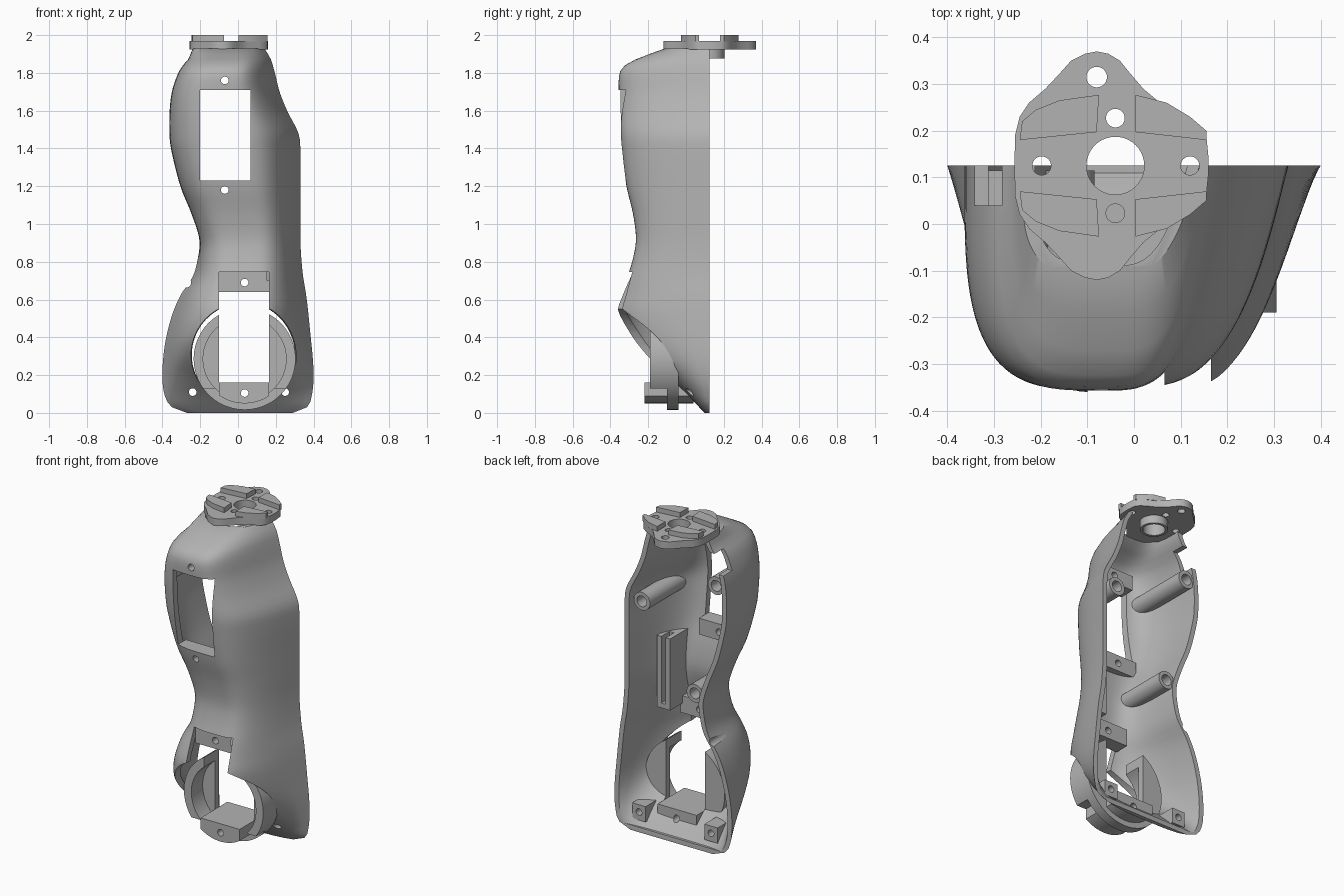
import bpy, bmesh, math
from mathutils import Matrix

if "Cube" in bpy.data.objects:
    bpy.data.objects.remove(bpy.data.objects["Cube"])

grey = bpy.data.materials.new("plain_grey")
grey.use_nodes = True
grey.diffuse_color = (0.45, 0.45, 0.45, 1)
grey.node_tree.nodes["Principled BSDF"].inputs["Base Color"].default_value = (0.45, 0.45, 0.45, 1)

BACK = 0.125


def finish(name, bm):
    bmesh.ops.recalc_face_normals(bm, faces=bm.faces)
    mesh = bpy.data.meshes.new(name)
    bm.to_mesh(mesh)
    bm.free()
    mesh.materials.append(grey)
    obj = bpy.data.objects.new(name, mesh)
    bpy.context.scene.collection.objects.link(obj)
    return obj


def box(name, x0, x1, y0, y1, z0, z1):
    bm = bmesh.new()
    bmesh.ops.create_cube(bm, size=1)
    for v in bm.verts:
        v.co.x = x0 + (v.co.x + 0.5) * (x1 - x0)
        v.co.y = y0 + (v.co.y + 0.5) * (y1 - y0)
        v.co.z = z0 + (v.co.z + 0.5) * (z1 - z0)
    return finish(name, bm)


def rod(name, x, z, y0, y1, r, r_front=None):
    """Round bar along y; r_front is the radius at y0."""
    bm = bmesh.new()
    bmesh.ops.create_cone(bm, cap_ends=True, segments=48, radius1=r, radius2=r_front or r, depth=y1 - y0)
    bm.transform(Matrix.Translation((x, (y0 + y1) / 2, z)) @ Matrix.Rotation(math.pi / 2, 4, "X"))
    return finish(name, bm)


def post(name, x, y, z0, z1, r):
    bm = bmesh.new()
    bmesh.ops.create_cone(bm, cap_ends=True, segments=40, radius1=r, radius2=r, depth=z1 - z0)
    bm.transform(Matrix.Translation((x, y, (z0 + z1) / 2)))
    return finish(name, bm)


def plate(name, points, z0, z1):
    bm = bmesh.new()
    face = bm.faces.new([bm.verts.new((x, y, z0)) for x, y in points])
    up = bmesh.ops.extrude_face_region(bm, geom=[face])["geom"]
    bmesh.ops.translate(bm, vec=(0, 0, z1 - z0), verts=[g for g in up if isinstance(g, bmesh.types.BMVert)])
    return finish(name, bm)


def boolean(obj, tools, op="DIFFERENCE"):
    for tool in tools:
        mod = obj.modifiers.new("cut", "BOOLEAN")
        mod.object, mod.operation, mod.solver = tool, op, "EXACT"
        bpy.context.view_layer.objects.active = obj
        bpy.ops.object.modifier_apply(modifier=mod.name)
        bpy.data.objects.remove(tool)


# Body sections: height, right edge x, left edge x, front y
ROWS = [
    (0.0, -0.27, 0.29, 0.10), (0.03, -0.35, 0.365, 0.07), (0.1, -0.39, 0.392, 0.0),
    (0.2, -0.40, 0.40, -0.12), (0.3, -0.395, 0.395, -0.25), (0.4, -0.38, 0.385, -0.335),
    (0.53, -0.345, 0.372, -0.368), (0.63, -0.30, 0.36, -0.34), (0.72, -0.24, 0.345, -0.31),
    (0.82, -0.212, 0.335, -0.28), (0.92, -0.205, 0.33, -0.265), (1.05, -0.245, 0.33, -0.28),
    (1.2, -0.305, 0.33, -0.315), (1.4, -0.355, 0.33, -0.342), (1.48, -0.363, 0.32, -0.35),
    (1.6, -0.362, 0.26, -0.355), (1.7, -0.35, 0.22, -0.356), (1.78, -0.325, 0.2, -0.355),
    (1.83, -0.30, 0.187, -0.335), (1.87, -0.265, 0.175, -0.27), (1.93, -0.24, 0.14, -0.11),
]


def sample(z):
    """Smooth interpolation of the section table."""
    i = max(k for k in range(len(ROWS) - 1) if ROWS[k][0] <= z)
    a, b = ROWS[i], ROWS[i + 1]
    p, q = ROWS[max(i - 1, 0)], ROWS[min(i + 2, len(ROWS) - 1)]
    h = b[0] - a[0]
    t = (z - a[0]) / h
    out = []
    for k in (1, 2, 3):
        m0 = (b[k] - p[k]) / (b[0] - p[0]) * h
        m1 = (q[k] - a[k]) / (q[0] - a[0]) * h
        out.append((2*t**3 - 3*t*t + 1) * a[k] + (t**3 - 2*t*t + t) * m0
                   + (3*t*t - 2*t**3) * b[k] + (t**3 - t*t) * m1)
    return out


def loft(name, wall, z0, z1, back):
    """Rounded sections; the left side, and the right one low down, lean inward to the front."""
    bm = bmesh.new()
    rings, steps, sides = [], 64, 48
    for s in range(steps + 1):
        z = z0 + (z1 - z0) * s / steps
        xl, xr, yf = sample(min(z, 1.9299))
        xl, xr, yf = xl + wall, xr - wall, min(yf + 1.3 * wall, BACK - 0.005)
        cx = (xl + xr) / 2
        low = min(max((0.95 - z) / 0.4, 0), 1)
        ring = [bm.verts.new((xl, back, z))]
        for k in range(sides + 1):
            a = math.pi * k / sides
            n, lean, side = (3.7, 0.22 * low, -1) if k < sides / 2 else (3.5, 0.34, 1)
            c, sn = abs(math.cos(a)) ** (2 / n), max(math.sin(a), 0) ** (2 / n)
            x = cx + side * (xr - xl) / 2 * c * (1 - lean * sn)
            ring.append(bm.verts.new((x, BACK - (BACK - yf) * sn, z)))
        ring.append(bm.verts.new((xr, back, z)))
        rings.append(ring)
    count = len(rings[0])
    for lo, hi in zip(rings, rings[1:]):
        for k in range(count):
            j = (k + 1) % count
            bm.faces.new((lo[k], lo[j], hi[j], hi[k]))
    bm.faces.new(rings[0])
    bm.faces.new(rings[-1])
    bmesh.ops.remove_doubles(bm, verts=bm.verts, dist=1e-5)
    return finish(name, bm)


def fit_inside(obj):
    """Trim a fitting so that it ends within the shell wall."""
    boolean(obj, [loft("trim", 0.008, 0.005, 1.92, BACK)], "INTERSECT")


# Hollow half shell
shell = loft("shell", 0, 0, 1.93, BACK)
boolean(shell, [loft("hollow", 0.03, 0.03, 1.95, 0.3)])

# Ring pocket, windows, screw holes and edge notches in the shell
RX, RZ = 0.035, 0.286
SLOT = (-0.1, 0.165)
boolean(shell, [
    rod("pocket", RX, RZ, -0.5, -0.06, 0.272, 0.31),
    box("upper_window_cut", -0.2, 0.065, -0.6, -0.1, 1.23, 1.71),
    box("lower_window_cut", *SLOT, -0.6, 0.05, 0.16, 0.64),
    box("ledge_cut", *SLOT, -0.6, -0.1, 0.63, 0.745),
    box("side_notch", -0.5, -0.2, 0.04, 0.3, 1.73, 1.85),
    rod("cable_notch", -0.275, 0.69, -0.02, 0.3, 0.027),
])
boolean(shell, [rod("hole", x, z, -0.6, 0.11, 0.02) for x, z in (
    (-0.07, 1.76), (-0.07, 1.18), (-0.24, 0.11), (0.25, 0.11), (RX, 0.105))])

# Round collar at the lower front, with a stepped lower half
collar = rod("collar", RX, RZ, -0.19, -0.04, 0.27)
boolean(collar, [
    rod("bore", RX, RZ, -0.3, -0.08, 0.22),
    rod("inner_bore", RX, RZ, -0.3, 0.1, 0.13),
    box("step", -0.5, 0.5, -0.3, -0.1, 0, 0.13),
    box("slot", *SLOT, -0.3, 0.1, 0.16, 0.64),
    rod("hole", RX, 0.105, -0.6, 0.2, 0.02),
])

# Lower mounting block, rounded underneath to follow the collar
lower_mount = box("lower_mount", *SLOT, -0.22, 0.04, 0.03, 0.16)
boolean(lower_mount, [rod("round", RX, RZ, -0.4, 0.2, 0.236)], "INTERSECT")
boolean(lower_mount, [rod("hole", RX, 0.105, -0.6, 0.2, 0.02)])

# Mounting blocks around both windows
for name, x, z, box_size in (
    ("middle_mount", RX, 0.69, (*SLOT, -0.27, -0.18, 0.64, 0.745)),
    ("upper_mount_bottom", -0.07, 1.18, (-0.2, 0.065, -0.4, -0.22, 1.13, 1.23)),
    ("upper_mount_top", -0.07, 1.76, (-0.2, 0.065, -0.4, -0.25, 1.71, 1.80)),
):
    block = box(name, *box_size)
    fit_inside(block)
    boolean(block, [rod("hole", x, z, -0.6, 0.2, 0.02)])

# Corner blocks in the foot
for name, x in (("right_corner_block", -0.24), ("left_corner_block", 0.25)):
    block = box(name, x - 0.045, x + 0.045, -0.1, 0.1, 0.06, 0.155)
    fit_inside(block)
    boolean(block, [rod("hole", x, 0.11, -0.3, 0.2, 0.02)])

# Screw bosses reaching back from the front wall
for name, x, z in (("left_boss", 0.22, 1.42), ("right_upper_boss", -0.285, 1.65), ("right_waist_boss", -0.14, 0.95)):
    boss = rod(name, x, z, -0.4, 0.115, 0.055)
    fit_inside(boss)
    boolean(boss, [rod("hole", x, z, -0.05, 0.2, 0.033)])

# Grooved card rail inside the waist
rail = box("card_rail", 0.15, 0.24, -0.35, -0.06, 0.70, 1.14)
fit_inside(rail)
boolean(rail, [box("groove", 0.18, 0.21, -0.14, 0, 0.73, 1.2)])

# Flange on top: outline mirrored front to back about the open edge
half = [(0.16, 0.14), (0.155, 0.19), (0.14, 0.212), (0.11, 0.235), (0.05, 0.265), (0.02, 0.29),
        (-0.01, 0.325), (-0.03, 0.35), (-0.055, 0.365), (-0.08, 0.37), (-0.105, 0.365),
        (-0.135, 0.35), (-0.16, 0.322), (-0.19, 0.29), (-0.225, 0.26), (-0.245, 0.23), (-0.255, 0.19), (-0.256, 0.14)]


def flip(points):
    return [(x, 2 * BACK - y) for x, y in reversed(points)]


flange = plate("top_flange", half + flip(half), 1.925, 1.97)
boolean(flange, [post("socket", -0.04, BACK, 1.875, 1.935, 0.078)], "UNION")
boolean(flange, [post("bore", -0.04, BACK, 1.8, 2.1, 0.062)])
boolean(flange, [post("hole", x, y, 1.8, 2.1, r) for x, y, r in (
    (-0.198, BACK, 0.02), (0.12, BACK, 0.02), (-0.04, 0.227, 0.02), (-0.08, 0.315, 0.022))])
boolean(flange, [post("blind_hole", -0.04, 0.023, 1.945, 2.1, 0.02)])

# Four raised coupling lugs
lugs = {"right": [(-0.245, 0.18), (-0.08, 0.197), (-0.075, 0.277), (-0.16, 0.265), (-0.21, 0.245), (-0.24, 0.22)],
        "left": [(0.003, 0.197), (0.155, 0.18), (0.155, 0.2), (0.12, 0.23), (0.07, 0.26), (0.003, 0.277)]}
for side, points in lugs.items():
    plate(side + "_back_lug", points, 1.965, 2.0)
    plate(side + "_front_lug", flip(points), 1.965, 2.0)

# Smooth shading with sharp edges kept
bpy.ops.object.select_all(action="DESELECT")
for obj in bpy.context.scene.objects:
    if obj.type == "MESH":
        obj.select_set(True)
        bpy.context.view_layer.objects.active = obj
bpy.ops.object.shade_smooth_by_angle(angle=math.radians(30))
